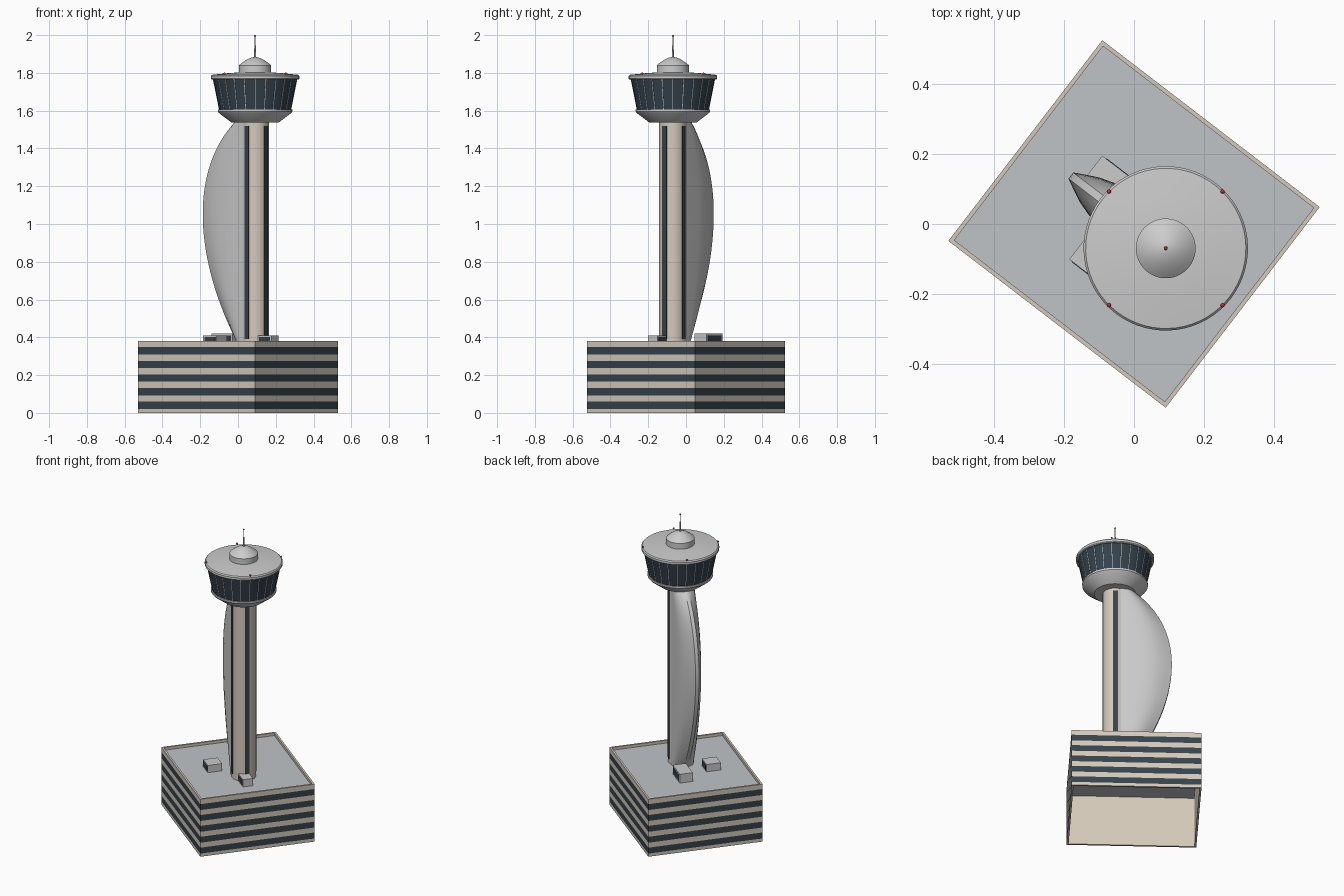
import bpy, bmesh, math
from mathutils import Matrix, Vector

if "Cube" in bpy.data.objects:
    bpy.data.objects.remove(bpy.data.objects["Cube"])

ANGLE = math.radians(-37.5)      # whole building is turned on its plot
CX = 0.114                       # tower axis along the building's own x


def material(name, rgb):
    m = bpy.data.materials.new(name)
    m.diffuse_color = (*rgb, 1)
    m.use_nodes = True
    m.node_tree.nodes["Principled BSDF"].inputs["Base Color"].default_value = m.diffuse_color
    return m


BEIGE = material("beige_concrete", (0.66, 0.59, 0.49))
GLASS = material("dark_glass", (0.035, 0.055, 0.075))
GREY = material("roof_grey", (0.52, 0.55, 0.57))
WHITE = material("light_panel", (0.72, 0.72, 0.73))
RED = material("red_lamp", (0.7, 0.02, 0.03))


def finish(name, bm, mats, smooth=True):
    bmesh.ops.recalc_face_normals(bm, faces=bm.faces)
    me = bpy.data.meshes.new(name)
    bm.to_mesh(me)
    bm.free()
    for m in mats:
        me.materials.append(m)
    if smooth:
        me.shade_smooth()
        me.set_sharp_from_angle(angle=math.radians(30))
    ob = bpy.data.objects.new(name, me)
    bpy.context.collection.objects.link(ob)
    ob.rotation_euler.z = ANGLE
    return ob


def box(name, center, size, mat, turn=0, pivot=(CX, 0, 0)):
    bm = bmesh.new()
    bmesh.ops.create_cube(bm, size=1, matrix=Matrix.Translation(center) @ Matrix.Diagonal((*size, 1)))
    if turn:
        bmesh.ops.rotate(bm, verts=bm.verts, cent=pivot, matrix=Matrix.Rotation(turn, 3, 'Z'))
    return finish(name, bm, [mat], False)


def loft(bm, rings, mat_ids=None, cap=True):
    loops = [[bm.verts.new(p) for p in r] for r in rings]
    for k, (a, b) in enumerate(zip(loops, loops[1:])):
        for i in range(len(a)):
            j = (i + 1) % len(a)
            f = bm.faces.new((a[i], a[j], b[j], b[i]))
            f.material_index = mat_ids[k] if mat_ids else 0
    if cap:
        bm.faces.new(loops[0])
        bm.faces.new(loops[-1])


def lathe(name, profile, mat, seg=64):
    bm = bmesh.new()
    loft(bm, [[(CX + r * math.cos(math.tau * i / seg), r * math.sin(math.tau * i / seg), z)
               for i in range(seg)] for r, z in profile])
    return finish(name, bm, [mat])


def ball(name, center, r, mat):
    bm = bmesh.new()
    bmesh.ops.create_uvsphere(bm, u_segments=12, v_segments=8, radius=r, matrix=Matrix.Translation(center))
    return finish(name, bm, [mat])


# Base building: hollow walls with alternating window bands
def rect(inset, z):
    x, y = 0.39 - inset, 0.36 - inset
    return [(-x, -y, z), (x, -y, z), (x, y, z), (-x, y, z)]


rings, ids = [rect(0, 0)], []
for k in range(5):
    z0 = 0.021 + 0.072 * k
    rings += [rect(0, z0), rect(0, z0 + 0.039)]
    ids += [0, 1]
rings += [rect(0, 0.38), rect(0.012, 0.38), rect(0.012, 0), rect(0, 0)]
ids += [0, 0, 0, 0]
bm = bmesh.new()
loft(bm, rings, ids, cap=False)
bmesh.ops.remove_doubles(bm, verts=bm.verts, dist=1e-5)
finish("base_walls", bm, [BEIGE, GLASS], False)
box("base_roof", (0, 0, 0.348), (0.76, 0.70, 0.028), GREY)

# Rooftop plant boxes with dark vents on two sides
for n, (x, y, l, w, top) in enumerate([(-0.12, 0.058, 0.14, 0.082, 0.42),
                                       (-0.04, -0.147, 0.09, 0.09, 0.41),
                                       (0.217, -0.02, 0.09, 0.063, 0.41)]):
    box(f"plant_box_{n}", (x, y, (0.36 + top) / 2), (l, w, top - 0.36), WHITE)
    for s in (-1, 1):
        box(f"plant_vent_{n}_{s}", (x, y + s * w / 2, (0.36 + top) / 2), (l * 0.8, 0.004, (top - 0.36) * 0.65), GLASS)

# Tower shaft with four window strips
lathe("tower_shaft", [(0.073, 0.355), (0.073, 1.55)], BEIGE)
for k in range(4):
    box(f"shaft_window_{k}", (CX + 0.07, 0, 0.955), (0.01, 0.028, 1.13), GLASS, k * math.pi / 2)

# Curved sail-like fin behind the shaft
SECTION = [(0, 0.066), (0.4, 0.067), (0.55, 0.065), (0.68, 0.058), (0.8, 0.045), (0.91, 0.027), (1, 0.011)]
P = [Vector(p) for p in ((0.10, 0.355), (0.405, 0.82), (0.43, 1.29), (0.12, 1.545))]
bm = bmesh.new()
rings = []
for i in range(33):
    t = i / 32
    R, z = P[0] * (1 - t)**3 + P[1] * 3 * t * (1 - t)**2 + P[2] * 3 * t * t * (1 - t) + P[3] * t**3
    side = [(CX - u * R, h, z) for u, h in SECTION]
    rings.append(side + [(x, -y, z) for x, y, z in reversed(side)])
loft(bm, rings)
finish("rear_fin", bm, [WHITE])

# Control cab: soffit, sloped glass, mullions, roof
lathe("cab_soffit", [(0.125, 1.537), (0.192, 1.588), (0.197, 1.595), (0.197, 1.606), (0.185, 1.606)], WHITE)
lathe("cab_glass", [(0.189, 1.60), (0.222, 1.768)], GLASS)
bm = bmesh.new()
for k in range(24):
    a = math.tau * (k + 0.5) / 24
    t = Vector((-math.sin(a), math.cos(a), 0)) * 0.0016
    o = Vector((math.cos(a), math.sin(a), 0))
    c = Vector((CX, 0, 0))
    loft(bm, [[c + o * (r + d) + t * s + Vector((0, 0, z)) for d, s in ((-.003, -1), (.002, -1), (.002, 1), (-.003, 1))]
              for r, z in ((0.189, 1.605), (0.222, 1.768))])
finish("cab_mullions", bm, [WHITE], False)
lathe("cab_roof", [(0.215, 1.764), (0.230, 1.764), (0.234, 1.769), (0.234, 1.783), (0.228, 1.79),
                   (0.15, 1.798), (0.08, 1.803)], WHITE)
lathe("roof_drum", [(0.085, 1.79), (0.085, 1.84), (0.07, 1.853), (0.045, 1.87), (0.02, 1.881), (0.004, 1.884)], WHITE)

# Antenna and warning lamps
lathe("antenna_base", [(0.006, 1.87), (0.004, 1.945)], GREY, 12)
lathe("antenna_rod", [(0.002, 1.94), (0.002, 1.995)], GREY, 8)
ball("antenna_lamp", (CX, 0, 1.995), 0.005, RED)
for k in range(4):
    a = math.pi / 4 + k * math.pi / 2 - ANGLE
    ball(f"roof_lamp_{k}", (CX + 0.229 * math.cos(a), 0.229 * math.sin(a), 1.796), 0.006, RED)
